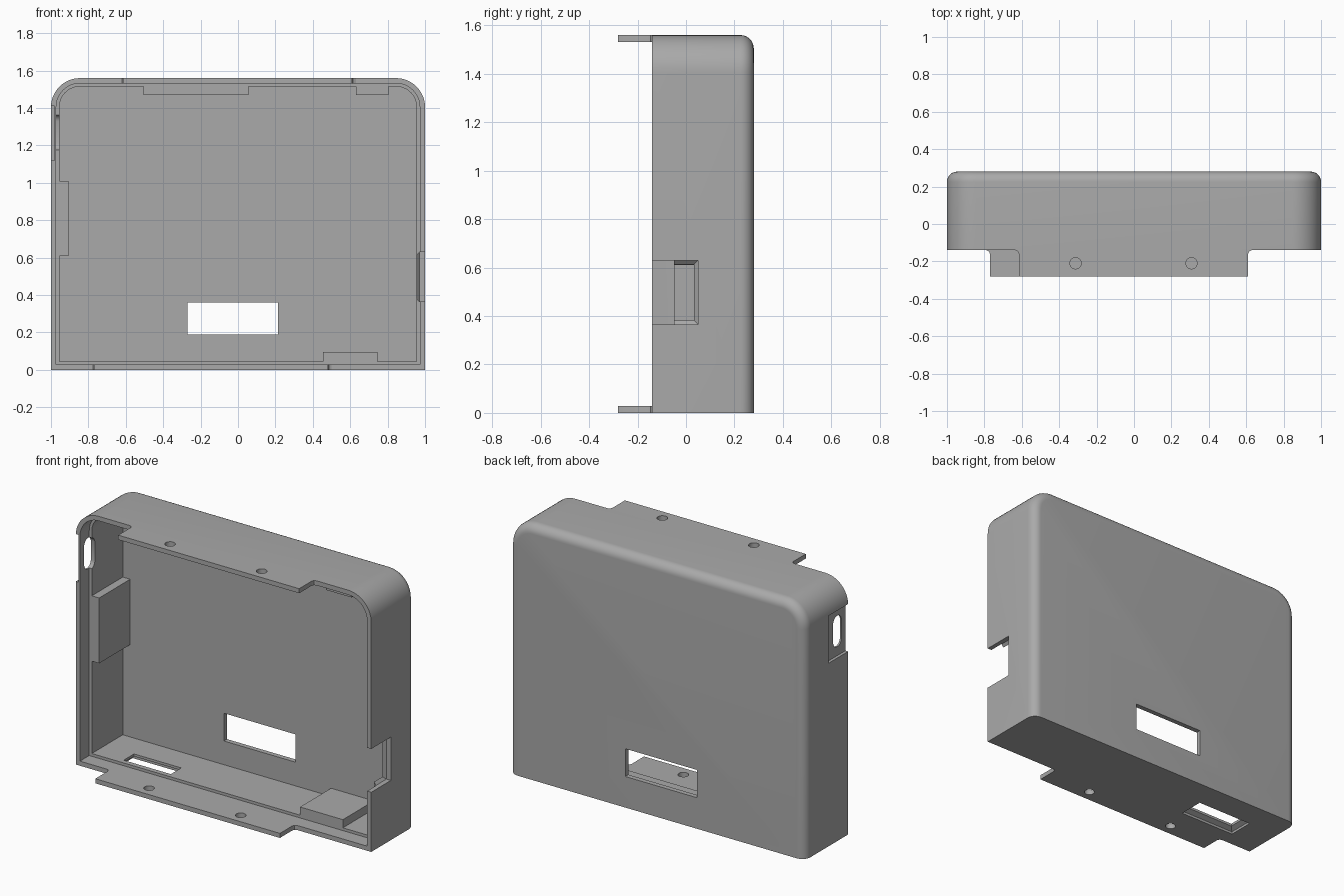
import bpy
import bmesh
from math import pi, sin, cos, radians

if "Cube" in bpy.data.objects:
    bpy.data.objects.remove(bpy.data.objects["Cube"], do_unlink=True)

FRONT, BACK, TOP = -0.14, 0.28, 1.56    # body limits
WALL, LIP, STEP = 0.045, 0.028, -0.05   # wall, thin front lip, lip end
BACK_IN = 0.25                          # inside of the back wall

grey = bpy.data.materials.new("plain_grey")
grey.use_nodes = True
colour = (0.4, 0.4, 0.4, 1)
grey.diffuse_color = colour
grey.node_tree.nodes["Principled BSDF"].inputs["Base Color"].default_value = colour


def loft(name, rings):
    """Closed solid through rings of equal point count."""
    bm = bmesh.new()
    loops = [[bm.verts.new(p) for p in ring] for ring in rings]
    n = len(loops[0])
    for a, b in zip(loops, loops[1:]):
        for i in range(n):
            j = (i + 1) % n
            bm.faces.new((a[i], a[j], b[j], b[i]))
    bm.faces.new(loops[0])
    bm.faces.new(loops[-1])
    bmesh.ops.recalc_face_normals(bm, faces=bm.faces)
    mesh = bpy.data.meshes.new(name)
    bm.to_mesh(mesh)
    bm.free()
    mesh.materials.append(grey)
    ob = bpy.data.objects.new(name, mesh)
    bpy.context.scene.collection.objects.link(ob)
    return ob


def arch(inset, y, floor=0.0, segs=12):
    """Outline with square bottom and rounded top corners."""
    r, w, top = 0.155 - inset, 1 - inset, TOP - inset
    pts = [(-w, y, floor), (w, y, floor)]
    for cx, start in ((w - r, 0), (r - w, pi / 2)):
        for i in range(segs + 1):
            a = start + pi / 2 * i / segs
            pts.append((cx + r * cos(a), y, top - r + r * sin(a)))
    return pts


def box(name, xs, ys, zs):
    (x0, x1), (y0, y1) = xs, ys
    return loft(name, [[(x0, y0, z), (x1, y0, z), (x1, y1, z), (x0, y1, z)] for z in zs])


def disc(u, v, ru, rv_straight, segs=24):
    """Circle stretched by a straight length along v."""
    pts = []
    for i in range(segs):
        a = 2 * pi * (i + 0.5) / segs
        s = rv_straight if sin(a) > 0 else -rv_straight
        pts.append((u + ru * cos(a), v + ru * sin(a) + s))
    return pts


def cut(ob, cutters):
    for c in cutters:
        c.hide_render = True
        mod = ob.modifiers.new("cut", "BOOLEAN")
        mod.operation, mod.solver, mod.object = "DIFFERENCE", "EXACT", c
    bpy.context.view_layer.update()
    deps = bpy.context.evaluated_depsgraph_get()
    mesh = bpy.data.meshes.new_from_object(ob.evaluated_get(deps))
    ob.modifiers.clear()
    ob.data = mesh
    for c in cutters:
        bpy.data.objects.remove(c, do_unlink=True)


def smooth(ob):
    bpy.ops.object.select_all(action="DESELECT")
    ob.select_set(True)
    bpy.context.view_layer.objects.active = ob
    bpy.ops.object.shade_smooth_by_angle(angle=radians(30))


# Shell with a rounded back rim
R = 0.055
rings = [arch(0, FRONT)]
for i in range(9):
    a = pi / 2 * i / 8
    rings.append(arch(R * (1 - cos(a)), BACK - R + R * sin(a)))
shell = loft("shell", rings)

# Stepped cavity and back window
cutters = [
    loft("cavity", [arch(WALL, FRONT - 0.1, WALL), arch(WALL, BACK_IN, WALL)]),
    loft("lip_recess", [arch(LIP, FRONT - 0.1, LIP), arch(LIP, STEP, LIP)]),
    box("window_cut", (-0.27, 0.215), (0.1, 0.4), (0.19, 0.36)),
]


def side_rect(x, inset):
    y0, y1, z0, z1 = -0.2, 0.05 - inset, 0.365 + inset, 0.63 - inset
    return [(x, y0, z0), (x, y1, z0), (x, y1, z1), (x, y0, z1)]


def floor_rect(z, inset):
    x0, x1, y0, y1 = -0.79 + inset, -0.41 - inset, -0.05 + inset, 0.11 - inset
    return [(x0, y0, z), (x1, y0, z), (x1, y1, z), (x0, y1, z)]


# Tapered notch in the left wall and tapered slot in the floor
cutters.append(loft("notch_cut", [side_rect(1.1, 0), side_rect(0.97, 0),
                                  side_rect(0.955, 0.017), side_rect(0.9, 0.017)]))
cutters.append(loft("floor_slot_cut", [floor_rect(-0.1, 0), floor_rect(0.015, 0),
                                       floor_rect(0.03, 0.03), floor_rect(0.1, 0.03)]))

# Shallow pocket and rounded slot in the right wall
cutters.append(box("pocket_cut", (-1.1, -0.982), (-0.3, 0.05), (1.12, 1.41)))
cutters.append(loft("slot_cut", [[(x, y, z) for y, z in disc(-0.06, 1.27, 0.04, 0.055)]
                                 for x in (-1.1, -0.9)]))
cut(shell, cutters)
smooth(shell)

# Screw tabs with flared roots
for name, x0, x1, z in (("top_tab", -0.615, 0.61, TOP - LIP), ("bottom_tab", -0.77, 0.48, 0)):
    f, tip = 0.02, -0.28
    outline = [(x0, tip), (x1, tip), (x1, FRONT - f), (x1 + 0.3 * f, FRONT - 0.3 * f),
               (x1 + f, FRONT), (x0 - f, FRONT), (x0 - 0.3 * f, FRONT - 0.3 * f), (x0, FRONT - f)]
    tab = loft(name, [[(x, y, h) for x, y in outline] for h in (z, z + LIP)])
    mid = (x0 + x1) / 2
    cut(tab, [loft("hole_cut", [[(x, y, h) for x, y in disc(mid + s * 0.31, -0.21, 0.03, 0)]
                                for h in (z - 0.1, z + 0.1)]) for s in (-1, 1)])
    smooth(tab)

# Inner spacer blocks, sunk slightly into the walls
depth = (STEP, BACK_IN + 0.01)
box("top_spacer_wide", (-0.505, 0.055), depth, (1.47, 1.525))
box("top_spacer_narrow", (0.63, 0.805), depth, (1.47, 1.525))
box("right_spacer", (-0.965, -0.905), depth, (0.61, 1.01))
box("bottom_spacer", (0.455, 0.745), depth, (0.035, 0.095))
